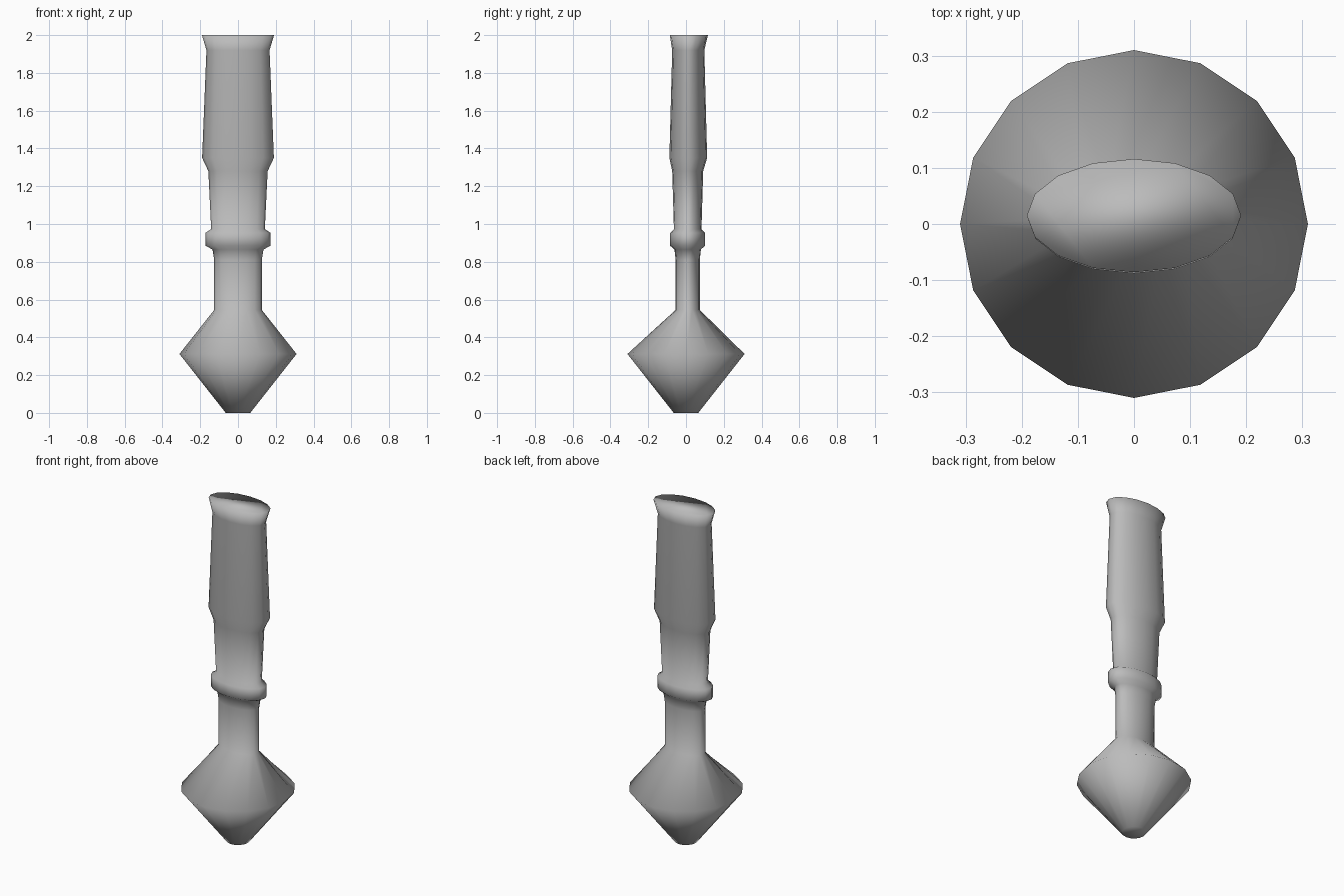
import bpy, bmesh, math

if "Cube" in bpy.data.objects:
    bpy.data.objects.remove(bpy.data.objects["Cube"])

SIDES = 16

grey = bpy.data.materials.new("plain grey")
grey.diffuse_color = (0.5, 0.5, 0.5, 1)
grey.use_nodes = True
grey.node_tree.nodes["Principled BSDF"].inputs["Base Color"].default_value = grey.diffuse_color

# Profile stations: z, half width x, half depth y, centre y
PROFILE = [
    (0.00, 0.065, 0.065, 0.0),     # foot of the pommel
    (0.312, 0.31, 0.31, 0.0),      # widest pommel ring
    (0.545, 0.126, 0.064, 0.009),  # neck
    (0.81, 0.126, 0.064, 0.009),
    (0.865, 0.135, 0.070, 0.009),
    (0.885, 0.172, 0.092, 0.008),  # collar
    (0.953, 0.172, 0.092, 0.008),
    (0.973, 0.142, 0.073, 0.009),
    (1.28, 0.157, 0.082, 0.009),   # lower grip
    (1.35, 0.19, 0.100, 0.012),    # upper grip
    (1.92, 0.167, 0.085, 0.012),
    (2.00, 0.191, 0.101, 0.015),   # flared top
]


def loft(name, profile):
    bm = bmesh.new()
    rings = []
    for z, rx, ry, cy in profile:
        angles = [2 * math.pi * i / SIDES for i in range(SIDES)]
        rings.append([bm.verts.new((rx * math.cos(a), cy + ry * math.sin(a), z))
                      for a in angles])
    for low, high in zip(rings, rings[1:]):
        for i in range(SIDES):
            j = (i + 1) % SIDES
            bm.faces.new((low[i], low[j], high[j], high[i]))
    bm.faces.new(rings[0][::-1])
    bm.faces.new(rings[-1])
    for f in bm.faces:
        f.smooth = True
    mesh = bpy.data.meshes.new(name)
    bm.to_mesh(mesh)
    bm.free()
    mesh.materials.append(grey)
    obj = bpy.data.objects.new(name, mesh)
    bpy.context.collection.objects.link(obj)
    return obj


# One continuous turned handle with pommel, collar and flared grip
loft("handle", PROFILE)
